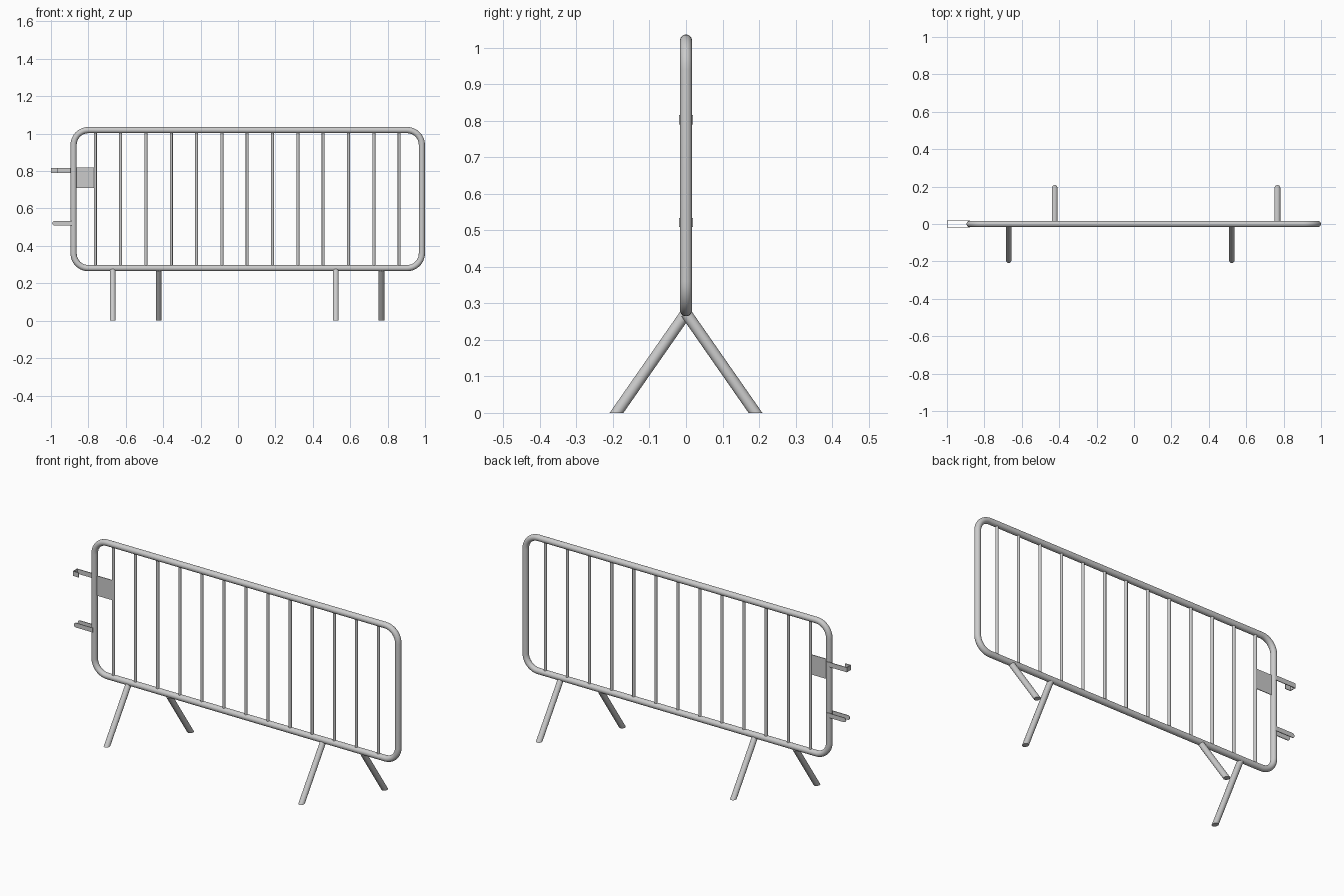
import bpy, bmesh, math
from mathutils import Vector

if "Cube" in bpy.data.objects:
    bpy.data.objects.remove(bpy.data.objects["Cube"])


def add_mesh(name, bm, smooth=False):
    bmesh.ops.recalc_face_normals(bm, faces=bm.faces)
    me = bpy.data.meshes.new(name)
    bm.to_mesh(me)
    bm.free()
    ob = bpy.data.objects.new(name, me)
    bpy.context.collection.objects.link(ob)
    if smooth:
        bpy.ops.object.select_all(action='DESELECT')
        ob.select_set(True)
        bpy.context.view_layer.objects.active = ob
        bpy.ops.object.shade_smooth_by_angle(angle=math.radians(40))
    return ob


def tube(name, a, b, r, sides=20, floor_cut=False):
    a, b = Vector(a), Vector(b)
    d = b - a
    bm = bmesh.new()
    bmesh.ops.create_cone(bm, cap_ends=True, segments=sides, radius1=r, radius2=r, depth=d.length)
    bm.transform(d.to_track_quat('Z', 'Y').to_matrix().to_4x4())
    bmesh.ops.translate(bm, verts=bm.verts, vec=(a + b) / 2)
    if floor_cut:
        geom = bm.verts[:] + bm.edges[:] + bm.faces[:]
        bmesh.ops.bisect_plane(bm, geom=geom, plane_co=(0, 0, 0), plane_no=(0, 0, -1), clear_outer=True)
        bmesh.ops.holes_fill(bm, edges=[e for e in bm.edges if e.is_boundary])
    return add_mesh(name, bm, True)


def prism(name, outline, axis, lo, hi):
    # extrude a closed 2D outline along y (outline is x,z) or z (outline is x,y)
    put = (lambda p, t: (p[0], t, p[1])) if axis == 'y' else (lambda p, t: (p[0], p[1], t))
    bm = bmesh.new()
    face = bm.faces.new([bm.verts.new(put(p, lo)) for p in outline])
    new = bmesh.ops.extrude_face_region(bm, geom=[face])['geom']
    step = Vector(put((0, 0), hi - lo))
    bmesh.ops.translate(bm, vec=step, verts=[v for v in new if isinstance(v, bmesh.types.BMVert)])
    return add_mesh(name, bm)


# Rounded rectangular tube frame, swept as a ring of circular sections
X0, X1, Z0, Z1, R, TUBE = -0.879, 0.983, 0.281, 1.019, 0.079, 0.0165
bm = bmesh.new()
rings = []
for cx, cz, start in ((X1 - R, Z1 - R, 0), (X0 + R, Z1 - R, 90), (X0 + R, Z0 + R, 180), (X1 - R, Z0 + R, 270)):
    for i in range(11):
        t = math.radians(start + 9 * i)
        ring = []
        for k in range(24):
            u = math.tau * k / 24
            rad = R + TUBE * math.cos(u)
            ring.append(bm.verts.new((cx + rad * math.cos(t), TUBE * math.sin(u), cz + rad * math.sin(t))))
        rings.append(ring)
for i, a in enumerate(rings):
    b = rings[(i + 1) % len(rings)]
    for k in range(24):
        j = (k + 1) % 24
        bm.faces.new((a[k], a[j], b[j], b[k]))
add_mesh("frame", bm, True)

# Vertical infill bars
for i in range(13):
    x = -0.763 + i * 0.1354
    tube(f"bar_{i + 1}", (x, 0, Z0), (x, 0, Z1), 0.008, 16)

# Splayed legs cut flat at the floor
for label, side, xs in (("front", -1, (-0.67, 0.523)), ("back", 1, (-0.424, 0.767))):
    for i, x in enumerate(xs):
        tube(f"{label}_leg_{i + 1}", (x, side * 0.225, -0.05), (x, 0, 0.273), 0.0155, 20, True)

# Small sign plate between frame post and first bar
prism("plate", [(-0.87, 0.71), (-0.762, 0.71), (-0.762, 0.82), (-0.87, 0.82)], 'y', -0.002, 0.002)

# Upper hook: strip bent back on itself
W, T = 0.019, 0.004
hook = [(-0.878, W), (-1, W), (-1, -W), (-0.965, -W), (-0.965, -W + T),
        (-1 + T, -W + T), (-1 + T, W - T), (-0.878, W - T)]
prism("upper_hook", hook, 'z', 0.79, 0.816)

# Lower fork: two round-ended strips either side of the post
h, zc = 0.0125, 0.521
strip = [(-0.878, zc - h), (-0.878, zc + h)]
for i in range(9):
    t = math.radians(90 + 22.5 * i)
    strip.append((-0.981 + h * math.cos(t), zc + h * math.sin(t)))
prism("front_fork_strip", strip, 'y', -W, -W + T)
prism("back_fork_strip", strip, 'y', W - T, W)
